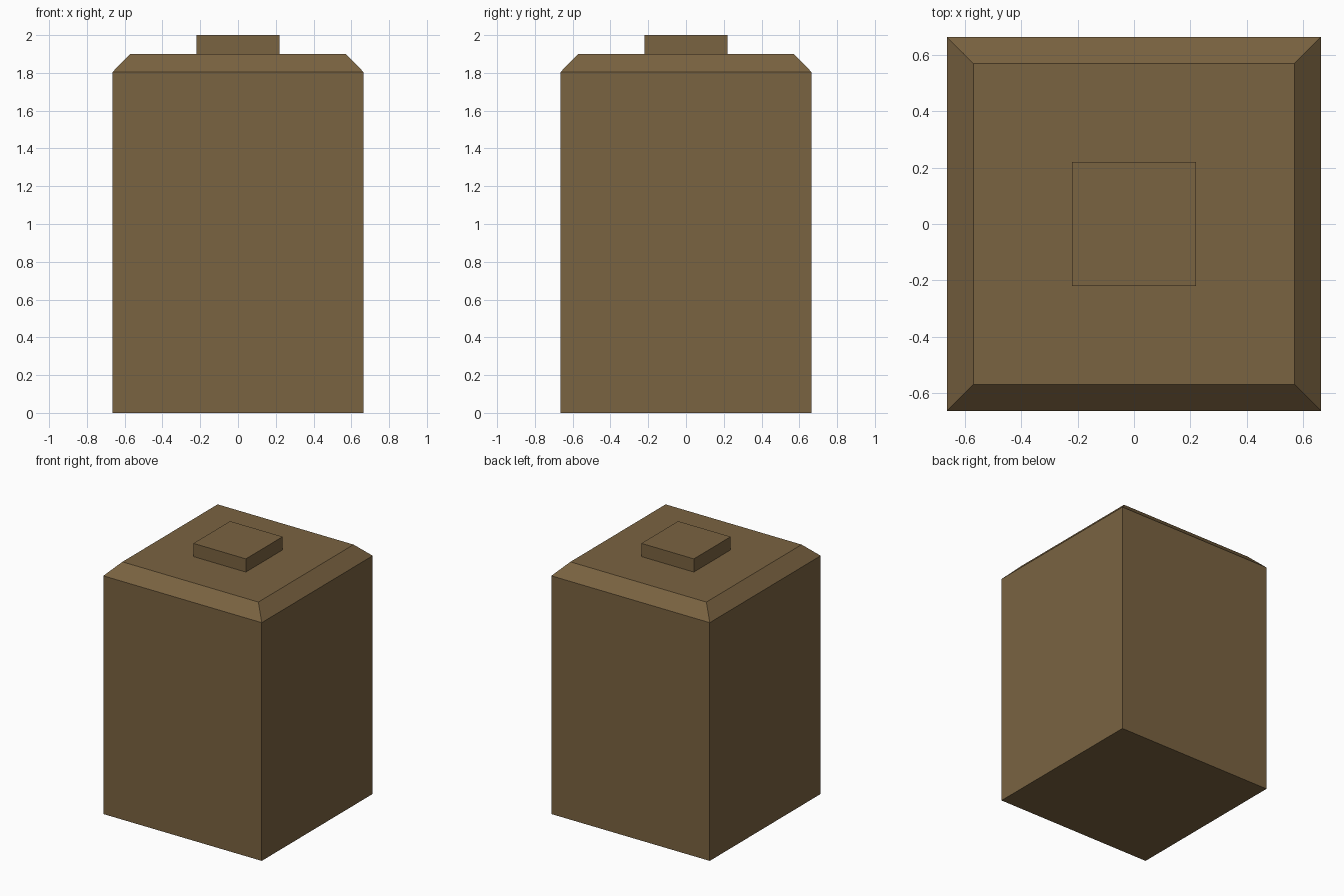
import bpy, bmesh

if "Cube" in bpy.data.objects:
    bpy.data.objects.remove(bpy.data.objects["Cube"])

mat = bpy.data.materials.new("brown")
mat.diffuse_color = (0.195, 0.125, 0.053, 1)
mat.use_nodes = True
mat.node_tree.nodes["Principled BSDF"].inputs["Base Color"].default_value = mat.diffuse_color


def square_stack(name, levels):
    """Closed square solid from (half width, height) levels."""
    bm = bmesh.new()
    rings = [[bm.verts.new((sx * h, sy * h, z))
              for sx, sy in ((-1, -1), (1, -1), (1, 1), (-1, 1))]
             for h, z in levels]
    bm.faces.new(rings[0][::-1])
    bm.faces.new(rings[-1])
    for a, b in zip(rings, rings[1:]):
        for i in range(4):
            j = (i + 1) % 4
            bm.faces.new((a[i], a[j], b[j], b[i]))
    me = bpy.data.meshes.new(name)
    bm.to_mesh(me)
    bm.free()
    me.materials.append(mat)
    ob = bpy.data.objects.new(name, me)
    bpy.context.collection.objects.link(ob)
    return ob


# Box body with chamfered top
square_stack("body", [(0.664, 0), (0.664, 1.805), (0.57, 1.9)])
# Small square cap
square_stack("cap", [(0.22, 1.9), (0.22, 2.0)])
